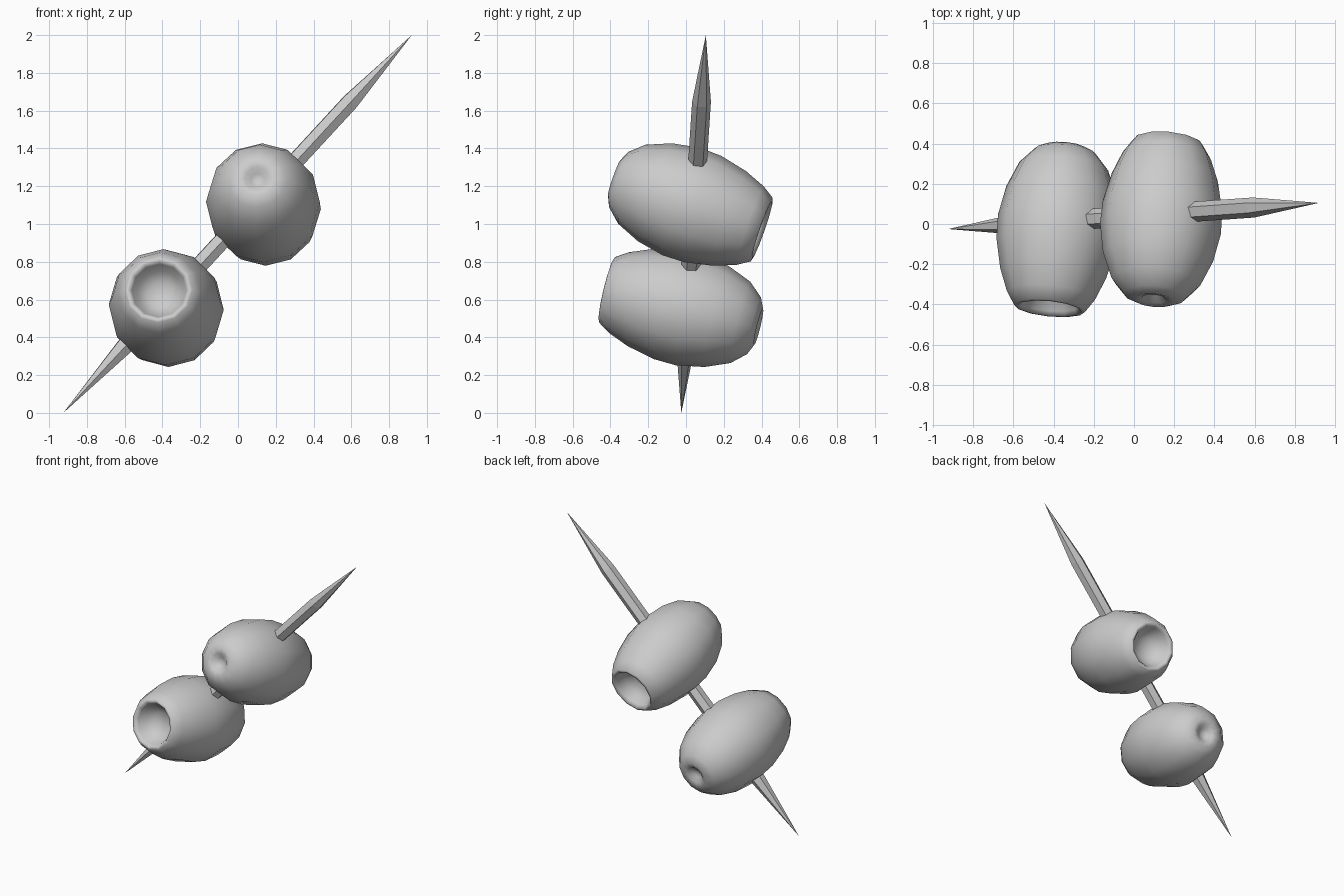
import bpy, bmesh, math
from mathutils import Vector

if "Cube" in bpy.data.objects:
    bpy.data.objects.remove(bpy.data.objects["Cube"])


def lathe(name, profile, sides, centre, axis, smooth):
    """Revolve (radius, distance) points around an axis; zero radius makes a pole."""
    bm = bmesh.new()
    rings = []
    for r, t in profile:
        if r == 0:
            rings.append([bm.verts.new((0, 0, t))])
        else:
            rings.append([bm.verts.new((r * math.cos(math.tau * i / sides),
                                        r * math.sin(math.tau * i / sides), t))
                          for i in range(sides)])
    for a, b in zip(rings, rings[1:]):
        for i in range(sides):
            j = (i + 1) % sides
            if len(a) == 1:
                bm.faces.new((a[0], b[j], b[i]))
            elif len(b) == 1:
                bm.faces.new((a[i], a[j], b[0]))
            else:
                bm.faces.new((a[i], a[j], b[j], b[i]))
    bmesh.ops.recalc_face_normals(bm, faces=bm.faces)
    for f in bm.faces:
        f.smooth = smooth
    mesh = bpy.data.meshes.new(name)
    bm.to_mesh(mesh)
    bm.free()
    obj = bpy.data.objects.new(name, mesh)
    bpy.context.collection.objects.link(obj)
    obj.location = centre
    obj.rotation_mode = 'QUATERNION'
    obj.rotation_quaternion = Vector(axis).to_track_quat('Z', 'Y')
    return obj


# Olive: small stem dimple at one end, pitted bowl at the other
olive = [(0, -0.375), (0.035, -0.385), (0.065, -0.412), (0.10, -0.42),
         (0.155, -0.395), (0.222, -0.32), (0.275, -0.19), (0.302, -0.04),
         (0.298, 0.08), (0.265, 0.23), (0.22, 0.345), (0.178, 0.41),
         (0.16, 0.413), (0.145, 0.39), (0.12, 0.335), (0.07, 0.295), (0, 0.285)]

lathe("lower_olive", olive, 12, (-0.38, -0.022, 0.555), (-0.08, -0.80, 0.195), True)
lathe("upper_olive", olive, 12, (0.135, 0.015, 1.105), (0.07, 0.80, -0.28), True)

# Six-sided cocktail stick pointed at both ends
bottom, top = Vector((-0.925, -0.025, 0.0)), Vector((0.92, 0.105, 2.0))
length = (top - bottom).length
tip, radius = 0.48, 0.05
stick = [(0, -length / 2), (radius, tip - length / 2),
         (radius, length / 2 - tip), (0, length / 2)]
lathe("cocktail_stick", stick, 6, (top + bottom) / 2, top - bottom, False)
